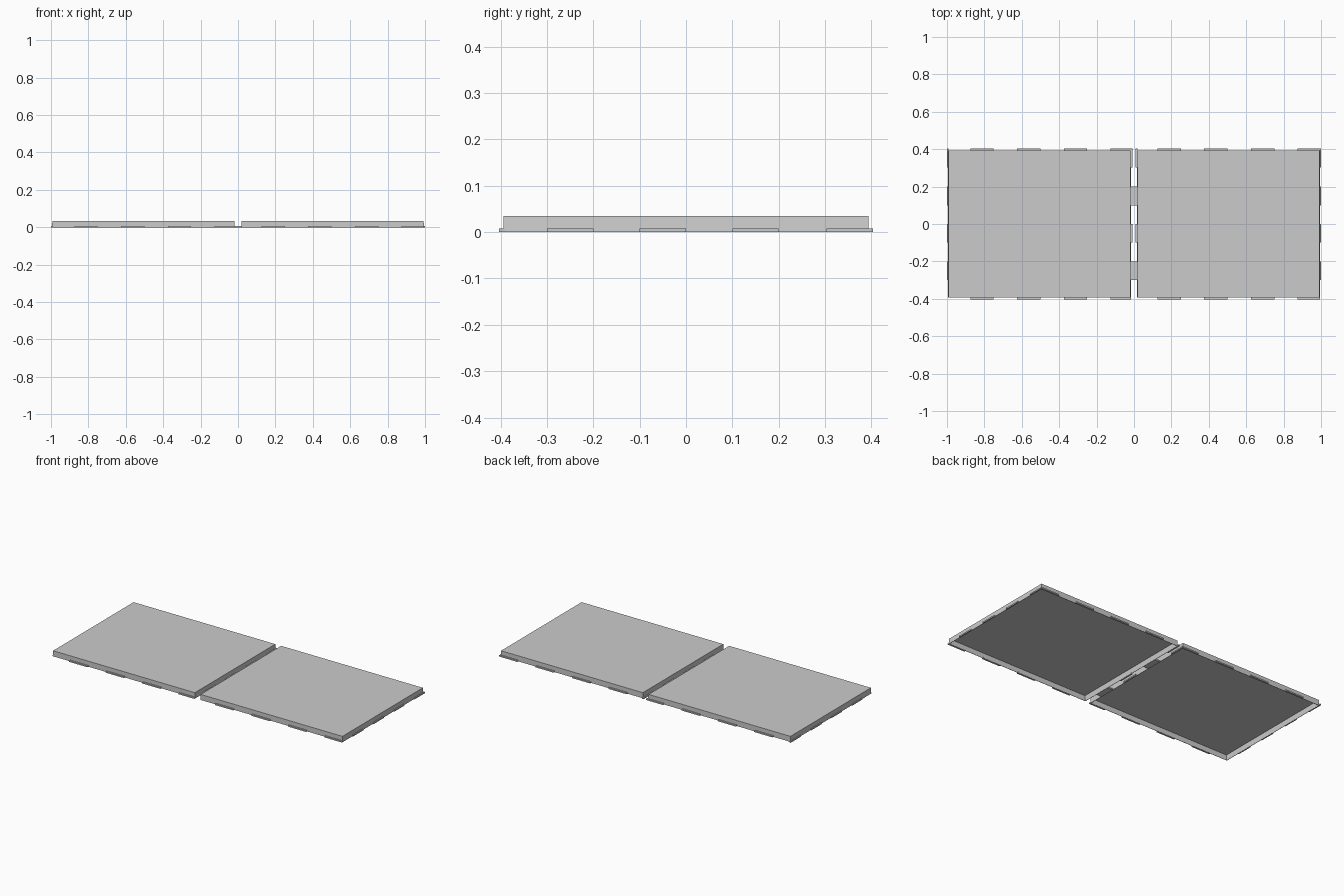
import bpy, bmesh

if "Cube" in bpy.data.objects:
    bpy.data.objects.remove(bpy.data.objects["Cube"])

H = 0.0345        # tray height
TAB_H = 0.008     # edge tab height
HALF_Y = 0.394    # half depth of a tray
OUT_Y = 0.403     # outer reach of front and back tabs
TAPER = 0.003     # slight lean of the side walls


def tray(name, x0, x1):
    """Thin shell, open underneath."""
    bm = bmesh.new()
    low = [bm.verts.new((x, y, 0)) for x, y in
           ((x0, -HALF_Y), (x1, -HALF_Y), (x1, HALF_Y), (x0, HALF_Y))]
    top = [bm.verts.new((x, y, H)) for x, y in
           ((x0 + TAPER, -HALF_Y), (x1 - TAPER, -HALF_Y),
            (x1 - TAPER, HALF_Y), (x0 + TAPER, HALF_Y))]
    bm.faces.new(top)
    for i in range(4):
        j = (i + 1) % 4
        bm.faces.new((low[i], low[j], top[j], top[i]))
    me = bpy.data.meshes.new(name)
    bm.to_mesh(me)
    bm.free()
    ob = bpy.data.objects.new(name, me)
    bpy.context.collection.objects.link(ob)
    shell = ob.modifiers.new("shell", 'SOLIDIFY')
    shell.thickness = 0.003
    shell.offset = -1
    return ob


def boxes(name, spans):
    """One object made of low boxes, each span = (x0, x1, y0, y1)."""
    bm = bmesh.new()
    for x0, x1, y0, y1 in spans:
        vs = bmesh.ops.create_cube(bm, size=1)["verts"]
        for v in vs:
            v.co.x = x1 if v.co.x > 0 else x0
            v.co.y = y1 if v.co.y > 0 else y0
            v.co.z = TAB_H if v.co.z > 0 else 0
    me = bpy.data.meshes.new(name)
    bm.to_mesh(me)
    bm.free()
    ob = bpy.data.objects.new(name, me)
    bpy.context.collection.objects.link(ob)
    return ob


side_rows = [(-0.3, -0.2), (-0.1, 0.0), (0.1, 0.2), (0.303, OUT_Y)]

for side, x0, x1, left, right in (("left", -0.995, -0.017, -1.0, -0.009),
                                  ("right", 0.017, 0.995, 0.009, 1.0)):
    tray(side + "_tray", x0, x1)
    base = -1.0 if side == "left" else 0.0

    # alternating tabs along the front and back edges
    spans = []
    for i in range(1, 8, 2):
        a = base + i * 0.125
        b = min(a + 0.125, x1)
        spans += [(a, b, -OUT_Y, -HALF_Y + 0.003),
                  (a, b, HALF_Y - 0.003, OUT_Y)]
    boxes(side + "_long_edge_tabs", spans)

    # alternating tabs along both ends
    spans = []
    for a, b in side_rows:
        spans += [(left, x0 + 0.003, a, b), (x1 - 0.003, right, a, b)]
    boxes(side + "_end_tabs", spans)

# two links joining the trays across the gap
boxes("joining_links", [(-0.02, 0.02, a, b) for a, b in ((-0.3, -0.2), (0.1, 0.2))])
